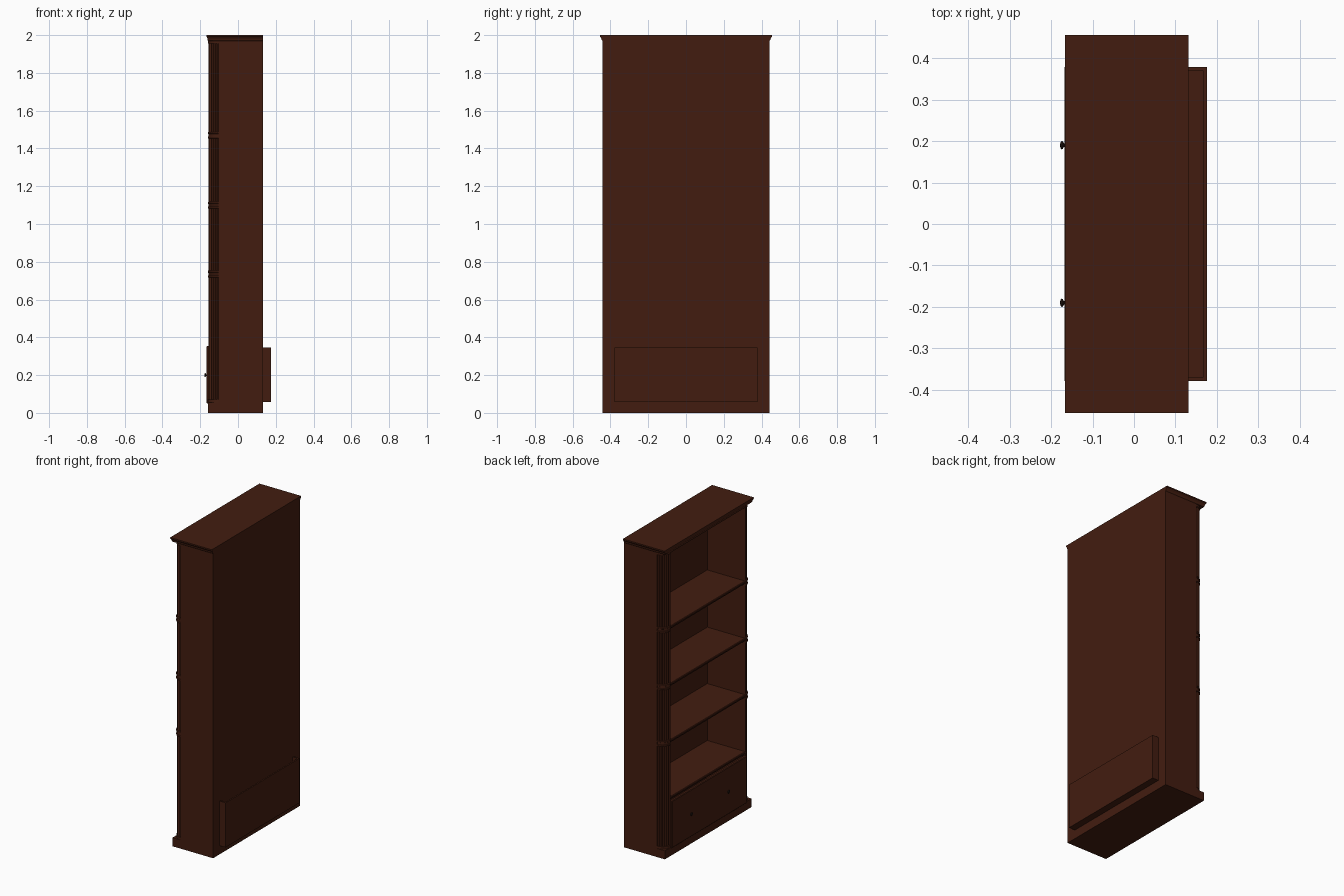
import bpy, bmesh, math
from mathutils import Vector

if "Cube" in bpy.data.objects:
    bpy.data.objects.remove(bpy.data.objects["Cube"])


def material(name, rgb):
    m = bpy.data.materials.new(name)
    m.diffuse_color = (*rgb, 1)
    m.use_nodes = True
    m.node_tree.nodes["Principled BSDF"].inputs["Base Color"].default_value = m.diffuse_color
    return m


WOOD = material("dark_wood", (0.055, 0.012, 0.005))
METAL = material("dark_metal", (0.02, 0.01, 0.007))

FRONT, BACK, HALF, INNER = -0.159, 0.132, 0.443, 0.385   # case limits
BASE_Z, TOP_Z = 0.055, 1.97
SHELVES = [0.367, 0.735, 1.10, 1.47]
R = HALF - INNER - 0.004                                  # corner column radius


def finish(name, bm, mat=WOOD, smooth=False):
    bmesh.ops.recalc_face_normals(bm, faces=bm.faces)
    me = bpy.data.meshes.new(name)
    bm.to_mesh(me)
    bm.free()
    me.materials.append(mat)
    ob = bpy.data.objects.new(name, me)
    bpy.context.collection.objects.link(ob)
    if smooth:
        bpy.context.view_layer.objects.active = ob
        ob.select_set(True)
        bpy.ops.object.shade_smooth_by_angle(angle=math.radians(35))
        ob.select_set(False)
    return ob


def board(name, x0, x1, y0, y1, z0, z1):
    bm = bmesh.new()
    bmesh.ops.create_cube(bm, size=1)
    for v in bm.verts:
        v.co = Vector(((x0 + x1) / 2 + v.co.x * (x1 - x0),
                       (y0 + y1) / 2 + v.co.y * (y1 - y0),
                       (z0 + z1) / 2 + v.co.z * (z1 - z0)))
    return finish(name, bm)


def extrude(name, pts, offset, smooth=False):
    bm = bmesh.new()
    face = bm.faces.new([bm.verts.new(p) for p in pts])
    geo = bmesh.ops.extrude_face_region(bm, geom=[face], use_keep_orig=True)
    moved = [g for g in geo["geom"] if isinstance(g, bmesh.types.BMVert)]
    bmesh.ops.translate(bm, verts=moved, vec=offset)
    return finish(name, bm, smooth=smooth)


def loft(name, loops, mat=WOOD, smooth=False):
    bm = bmesh.new()
    rings = [[bm.verts.new(p) for p in loop] for loop in loops]
    n = len(rings[0])
    for a, b in zip(rings, rings[1:]):
        for i in range(n):
            j = (i + 1) % n
            bm.faces.new((a[i], a[j], b[j], b[i]))
    bm.faces.new(rings[0])
    bm.faces.new(rings[-1])
    return finish(name, bm, mat, smooth)


def quarter(side, radius, z, flutes=0):
    """Quarter round outline at the front corner, optionally scalloped."""
    n = 36 if flutes else 12
    cx, cy = FRONT + 0.056, INNER
    pts = [(cx, side * cy, z)]
    for i in range(n + 1):
        t = i / n
        r = radius - (0.006 * abs(math.sin(math.pi * flutes * t)) if flutes else 0)
        a = math.pi / 2 * t
        pts.append((cx - r * math.cos(a), side * (cy + r * math.sin(a)), z))
    return pts


# Case: base, back, thick sides and top
board("base_plinth", FRONT, BACK, -HALF, HALF, 0, BASE_Z)
board("back_panel", 0.117, BACK, -INNER, INNER, BASE_Z, TOP_Z)
board("top_panel", FRONT + 0.004, BACK, -INNER, INNER, TOP_Z - 0.012, TOP_Z)

for side, label in ((1, "left"), (-1, "right")):
    y0, y1 = sorted((side * INNER, side * HALF))
    board(label + "_side", FRONT + 0.056, BACK, y0, y1, BASE_Z, TOP_Z)
    # Fluted quarter column on the front corner
    extrude(label + "_corner_column", quarter(side, R, BASE_Z, 6),
            (0, 0, TOP_Z - BASE_Z), True)
    # Turned bands at the shelf heights, collars at both ends
    for k, z in enumerate(SHELVES[1:]):
        prof = [(-.018, 0), (-.016, .003), (-.008, .003), (-.006, 0),
                (.006, 0), (.008, .003), (.016, .003), (.018, 0)]
        loft(f"{label}_column_band_{k + 1}",
             [quarter(side, R + d, z + h) for h, d in prof])
    for k, z in enumerate((BASE_Z, TOP_Z - 0.015)):
        extrude(f"{label}_column_collar_{k + 1}", quarter(side, R + .002, z), (0, 0, .015))

# Flared crown, flush at the back
crown = [(0, 0, TOP_Z), (.002, .003, 1.974), (.003, .005, 1.982),
         (.006, .010, 1.989), (.007, .013, 1.992), (.007, .013, 2.0)]
loft("crown", [[(FRONT - dx, -HALF - dy, z), (BACK, -HALF - dy, z),
                (BACK, HALF + dy, z), (FRONT - dx, HALF + dy, z)] for dx, dy, z in crown])

# Shelves with a moulded front edge
for k, z in enumerate(SHELVES):
    f = FRONT + 0.004
    prof = [(0.117, z - .012), (f + .012, z - .012), (f + .006, z - .008), (f + .006, z - .002),
            (f, z + .001), (f, z + .009), (f + .004, z + .012), (0.117, z + .012)]
    extrude(f"shelf_{k + 1}", [(x, -INNER, h) for x, h in prof], (0, 2 * INNER, 0))

# Drawer: bevelled front and open box reaching through the back
D = 0.378
loft("drawer_front", [[(x, -y, .05 + i), (x, y, .05 + i), (x, y, .355 - i), (x, -y, .355 - i)]
                      for x, y, i in ((-.15, .383, 0), (-.163, .383, 0), (-.167, .379, .004))])
board("drawer_bottom", -.15, .176, -D, D, .057, .065)
board("drawer_back", .167, .176, -D, D, .065, .345)
board("drawer_left_wall", -.15, .167, D - .009, D, .065, .345)
board("drawer_right_wall", -.15, .167, -D, -D + .009, .065, .345)

# Knobs
for side, label in ((1, "left"), (-1, "right")):
    prof = [(-.165, .005), (-.169, .004), (-.171, .008), (-.174, .0105), (-.177, .008), (-.178, .003)]
    loft(label + "_knob", [[(x, side * .19 + r * math.cos(a * math.tau / 16),
                             .20 + r * math.sin(a * math.tau / 16)) for a in range(16)]
                           for x, r in prof], METAL, True)
